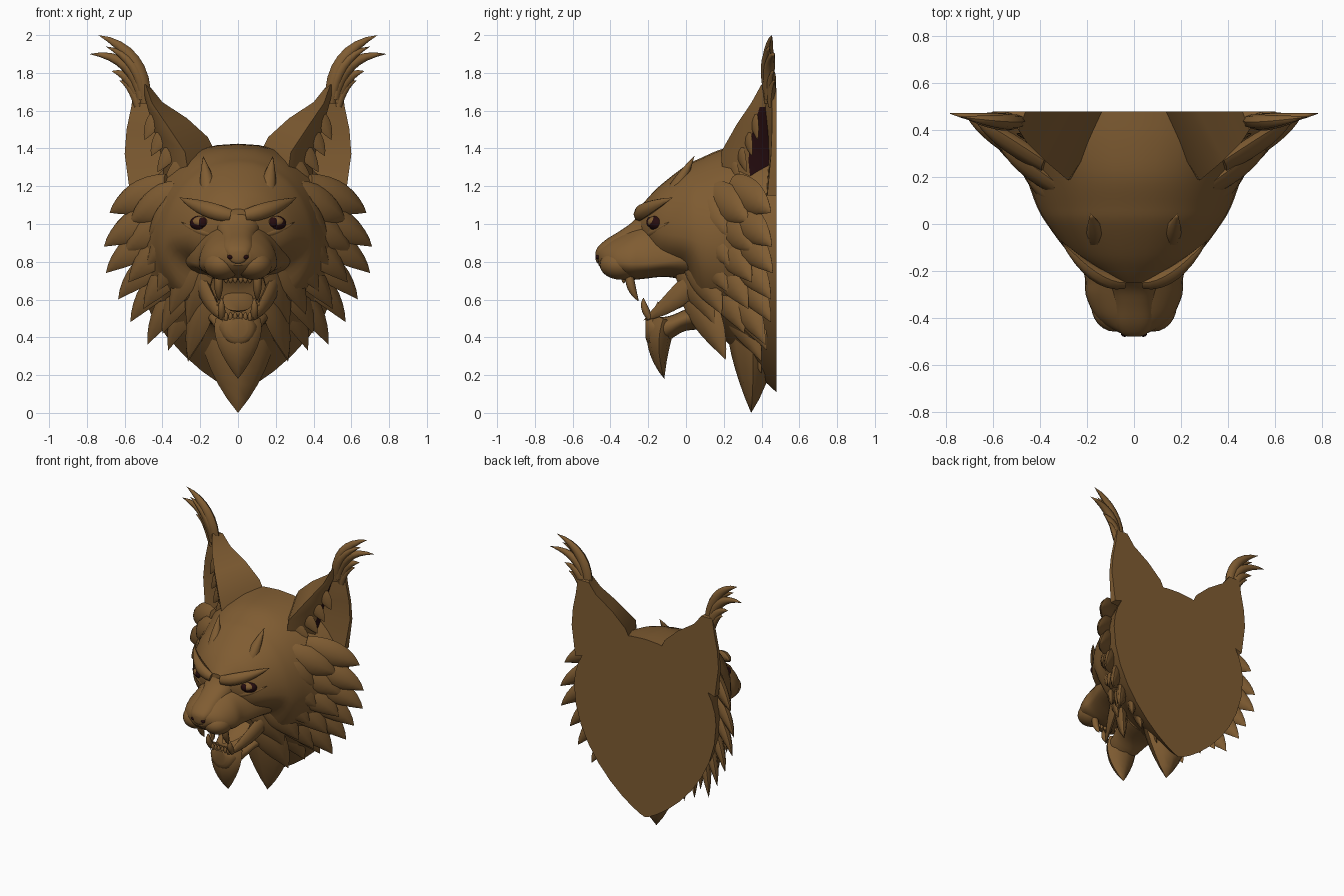
import bpy, bmesh, math
from mathutils import Vector as V


def material(name, rgb):
    m = bpy.data.materials.new(name)
    m.diffuse_color = (*rgb, 1)
    return m


FUR = material("brown fur", (0.215, 0.108, 0.032))
DARK = material("dark maroon", (0.02, 0.004, 0.005))
BACK = 0.478  # flat wall-mount plane


def finish(bm, name, mats=(FUR,), mirror=False, angle=35):
    if mirror:
        d = bmesh.ops.duplicate(bm, geom=bm.verts[:] + bm.edges[:] + bm.faces[:])
        for e in d["geom"]:
            if isinstance(e, bmesh.types.BMVert):
                e.co.x *= -1
    for v in bm.verts:
        v.co.y = min(v.co.y, BACK)
    bmesh.ops.recalc_face_normals(bm, faces=bm.faces[:])
    me = bpy.data.meshes.new(name)
    bm.to_mesh(me)
    bm.free()
    for m in mats:
        me.materials.append(m)
    for p in me.polygons:
        p.use_smooth = True
    me.set_sharp_from_angle(angle=math.radians(angle))
    ob = bpy.data.objects.new(name, me)
    bpy.context.collection.objects.link(ob)
    return ob


def skin(bm, rings, cap=True):
    vs = [[bm.verts.new(p) for p in r] for r in rings]
    n = len(vs[0])
    for a, b in zip(vs, vs[1:]):
        for i in range(n):
            bm.faces.new((a[i], a[(i + 1) % n], b[(i + 1) % n], b[i]))
    if cap:
        bm.faces.new(vs[0])
        bm.faces.new(vs[-1])
    return vs


def loft(name, specs, pu=1.0, pl=1.0, n=36, steps=4):
    """Rings along y: (y, top z, bottom z, half width, z of widest point)."""
    rows = []
    for i in range(len(specs) - 1):
        p0, p1 = specs[max(i - 1, 0)], specs[i]
        p2, p3 = specs[i + 1], specs[min(i + 2, len(specs) - 1)]
        for k in range(steps):
            t = k / steps
            rows.append([0.5 * (2 * b + (c - a) * t + (2 * a - 5 * b + 4 * c - d) * t * t
                                + (3 * b - a - 3 * c + d) * t ** 3)
                         for a, b, c, d in zip(p0, p1, p2, p3)])
    rows.append(specs[-1])
    rings = []
    for y, zt, zb, w, zm in rows:
        ring = []
        for j in range(n):
            c, s = math.cos(math.tau * j / n), math.sin(math.tau * j / n)
            x = math.copysign(w * abs(c) ** (pu if s > 0 else pl), c)
            ring.append((x, y, zm + s * ((zt - zm) if s > 0 else (zm - zb))))
        rings.append(ring)
    bm = bmesh.new()
    skin(bm, rings)
    return finish(bm, name)


def lock(bm, p0, p1, p2, w, th, normal=(0, -1, 0), start=0.25, power=0.8, n=8, steps=8):
    """Tapered, flattened lock along a bent path, ending in a point."""
    p0, p1, p2, normal = V(p0), V(p1), V(p2), V(normal)
    rings = []
    for k in range(steps):
        t = k / steps
        c = p0 * (1 - t) ** 2 + p1 * 2 * t * (1 - t) + p2 * t * t
        tan = ((p1 - p0) * (1 - t) + (p2 - p1) * t).normalized()
        side = tan.cross(normal).normalized()
        up = side.cross(tan)
        f = math.sin(math.pi * (start + (1 - start) * t)) ** power
        rings.append([c + side * (math.cos(math.tau * j / n) * w * f)
                      + up * (math.sin(math.tau * j / n) * th * f) for j in range(n)])
    vs = skin(bm, rings, False)
    bm.faces.new(vs[0])
    tip = bm.verts.new(p2)
    for j in range(n):
        bm.faces.new((vs[-1][j], vs[-1][(j + 1) % n], tip))


def locks(name, items, mirror=True):
    bm = bmesh.new()
    for it in items:
        lock(bm, *it)
    return finish(bm, name, mirror=mirror, angle=50)


def balls(name, c, r, mat=FUR):
    bm = bmesh.new()
    bmesh.ops.create_uvsphere(bm, u_segments=24, v_segments=14, radius=1)
    for v in bm.verts:
        v.co = V([c[i] + v.co[i] * r[i] for i in range(3)])
    return finish(bm, name, (mat,), True)


# Skull with flat back
loft("skull", [(-0.25, 1.08, 0.92, 0.08, 1.0), (-0.2, 1.14, 0.82, 0.17, 0.98),
               (-0.13, 1.21, 0.75, 0.27, 0.95), (0.0, 1.31, 0.69, 0.37, 0.93),
               (0.08, 1.35, 0.47, 0.415, 0.90), (0.2, 1.40, 0.39, 0.46, 0.90),
               (0.34, 1.42, 0.24, 0.53, 0.91), (BACK, 1.425, 0.11, 0.58, 0.94)], 0.95, 1.6)

# Muzzle, nose bridge, whisker pads
loft("muzzle", [(-0.462, 0.88, 0.78, 0.06, 0.83), (-0.43, 0.90, 0.75, 0.12, 0.81),
                (-0.38, 0.93, 0.73, 0.17, 0.80), (-0.3, 0.97, 0.705, 0.205, 0.79),
                (-0.22, 1.01, 0.71, 0.21, 0.79), (-0.1, 1.05, 0.72, 0.25, 0.80),
                (0.04, 1.05, 0.69, 0.29, 0.82)])
loft("nose_bridge", [(-0.478, 0.855, 0.81, 0.025, 0.835), (-0.465, 0.88, 0.79, 0.055, 0.85),
                     (-0.42, 0.92, 0.80, 0.08, 0.87), (-0.34, 0.97, 0.82, 0.09, 0.89),
                     (-0.27, 1.025, 0.85, 0.1, 0.93), (-0.2, 1.13, 0.9, 0.12, 1.0)], 0.8, 0.9)
balls("whisker_pads", (0.082, -0.345, 0.785), (0.1, 0.112, 0.08))
balls("nostrils", (0.04, -0.465, 0.825), (0.016, 0.014, 0.012), DARK)

# Eyes and brows
balls("eye_rims", (0.187, -0.150, 1.004), (0.068, 0.05, 0.043), DARK)
balls("eyes", (0.187, -0.156, 1.010), (0.06, 0.05, 0.034))
balls("pupils", (0.187, -0.194, 1.010), (0.024, 0.016, 0.025), DARK)
locks("brows", [((0.04, -0.25, 1.045), (0.17, -0.25, 1.07), (0.31, -0.07, 1.14), 0.042, 0.034),
                ((0.1, -0.20, 0.945), (0.2, -0.18, 0.945), (0.30, -0.09, 1.01), 0.022, 0.022)])
locks("forehead_tufts", [((0.15, -0.08, 1.14), (0.165, -0.02, 1.25), (0.185, 0.045, 1.36),
                          0.045, 0.04, (0, -0.6, 0.8), 0.45, 1.0)])

# Lower jaw with chin beard, lips and tongue
loft("lower_jaw", [(-0.215, 0.50, 0.40, 0.05, 0.45), (-0.19, 0.51, 0.36, 0.09, 0.45),
                   (-0.1, 0.51, 0.38, 0.12, 0.46), (0.0, 0.55, 0.435, 0.15, 0.50),
                   (0.14, 0.62, 0.44, 0.19, 0.53)], 0.7)
locks("chin_beard", [((0, -0.12, 0.50), (0, -0.17, 0.36), (0, -0.115, 0.18), 0.125, 0.07,
                      (0, -1, 0), 0.4, 0.9)], False)
locks("lips", [((0.21, 0.09, 0.76), (0.18, -0.03, 0.60), (0.07, -0.225, 0.49), 0.06, 0.028, (1, 0, 0.3))])
locks("tongue", [((0, 0.08, 0.66), (0, -0.04, 0.54), (0, -0.18, 0.54), 0.08, 0.02, (0, 0, 1))], False)

# Teeth: canines, incisors, cheek teeth
teeth = [((0.1, -0.30, 0.74), (0.105, -0.30, 0.66), (0.1, -0.25, 0.59), 0.024, 0.024),
         ((0.085, -0.19, 0.50), (0.09, -0.23, 0.56), (0.085, -0.225, 0.61), 0.02, 0.02)]
for i in range(3):
    x = 0.015 + 0.024 * i
    teeth.append(((x, -0.33, 0.73), (x, -0.33, 0.70), (x, -0.33, 0.685), 0.013, 0.012))
    teeth.append(((x, -0.2, 0.49), (x, -0.205, 0.52), (x, -0.205, 0.535), 0.012, 0.012))
for i in range(5):
    t = i / 4
    x, y, z = 0.11 + 0.06 * t, -0.14 + 0.15 * t, 0.53 + 0.12 * t
    teeth.append(((x, y, z), (x, y, z + 0.03), (x, y - 0.01, z + 0.06), 0.014, 0.02))
locks("teeth", teeth)

# Ears: stacked sections, back edge > front rim > deep fold > outer rim
sections = [
    [(.08, .478, 1.30), (.25, .20, 1.18), (.39, .35, 1.15), (.37, .42, 1.15), (.57, .43, 1.15), (.57, .478, 1.15)],
    [(.16, .478, 1.46), (.28, .185, 1.38), (.40, .33, 1.34), (.37, .44, 1.34), (.60, .45, 1.37), (.60, .478, 1.37)],
    [(.27, .478, 1.56), (.38, .27, 1.53), (.44, .35, 1.48), (.415, .435, 1.48), (.59, .455, 1.5), (.59, .478, 1.5)],
    [(.40, .478, 1.645), (.455, .345, 1.64), (.48, .39, 1.62), (.47, .42, 1.62), (.565, .455, 1.62), (.565, .478, 1.62)],
    [(.46, .478, 1.72), (.49, .40, 1.74), (.505, .42, 1.73), (.51, .45, 1.73), (.545, .455, 1.72), (.55, .478, 1.72)]]
bm = bmesh.new()
skin(bm, sections)
bm.faces.ensure_lookup_table()
for level in range(3):
    bm.faces[level * 6 + 2].material_index = 1  # dark ear hollow
finish(bm, "ears", (FUR, DARK), True, 60)

# Hair along the front rim of the ears
locks("ear_hair", [((0.27 + 0.045 * i, 0.23 + 0.04 * i, 1.34 + 0.085 * i),
                    (0.34 + 0.04 * i, 0.26 + 0.035 * i, 1.28 + 0.085 * i),
                    (0.39 + 0.035 * i, 0.29 + 0.03 * i, 1.19 + 0.085 * i),
                    0.045, 0.01, (0.5, -0.85, 0)) for i in range(4)])

# Ear tufts
locks("ear_tufts", [
    ((0.49, 0.44, 1.64), (0.50, 0.42, 1.92), (0.74, 0.455, 2.0), 0.038, 0.032),
    ((0.51, 0.44, 1.66), (0.54, 0.43, 1.90), (0.787, 0.47, 1.90), 0.034, 0.03),
    ((0.50, 0.44, 1.66), (0.52, 0.41, 1.88), (0.70, 0.44, 1.94), 0.03, 0.03),
    ((0.52, 0.45, 1.64), (0.54, 0.45, 1.79), (0.67, 0.465, 1.81), 0.034, 0.025),
    ((0.53, 0.45, 1.62), (0.55, 0.45, 1.74), (0.63, 0.47, 1.76), 0.024, 0.02)])


# Ruff: three layers of swept-back locks, each given by its tip (x, y, z)
def ruff(name, tips, w, th, inset, sweep):
    items = []
    for x, y, z in tips:
        rise = 0.42 - 0.27 * z
        items.append(((x * inset, y - sweep, z + rise), (x * 0.87, y - sweep * 0.35, z + rise * 0.55),
                      (x, y, z), w, th, (0.75, -0.65, 0.1), 0.3, 0.95))
    return locks(name, items)


ruff("ruff_outer", [(.68, .45, 1.06), (.71, .455, .88), (.70, .46, .74), (.635, .45, .60),
                    (.57, .45, .48), (.48, .42, .36), (.37, .43, .33), (.265, .40, .27),
                    (.13, .40, .21)], 0.092, 0.042, 0.55, 0.2)
ruff("ruff_middle", [(.57, .33, 1.01), (.60, .36, .85), (.58, .35, .69), (.50, .33, .55),
                     (.40, .31, .42), (.265, .21, .28)], 0.095, 0.04, 0.56, 0.18)
ruff("ruff_inner", [(.47, .22, .94), (.48, .23, .78), (.43, .22, .64), (.36, .19, .52),
                    (.27, .15, .47)], 0.09, 0.035, 0.62, 0.16)

# Pointed bib below the neck
locks("neck_bib", [((0, 0.33, 0.62), (0, 0.37, 0.30), (0, 0.345, 0.0), 0.2, 0.13,
                    (0, -1, 0), 0.35, 0.9)], False)
